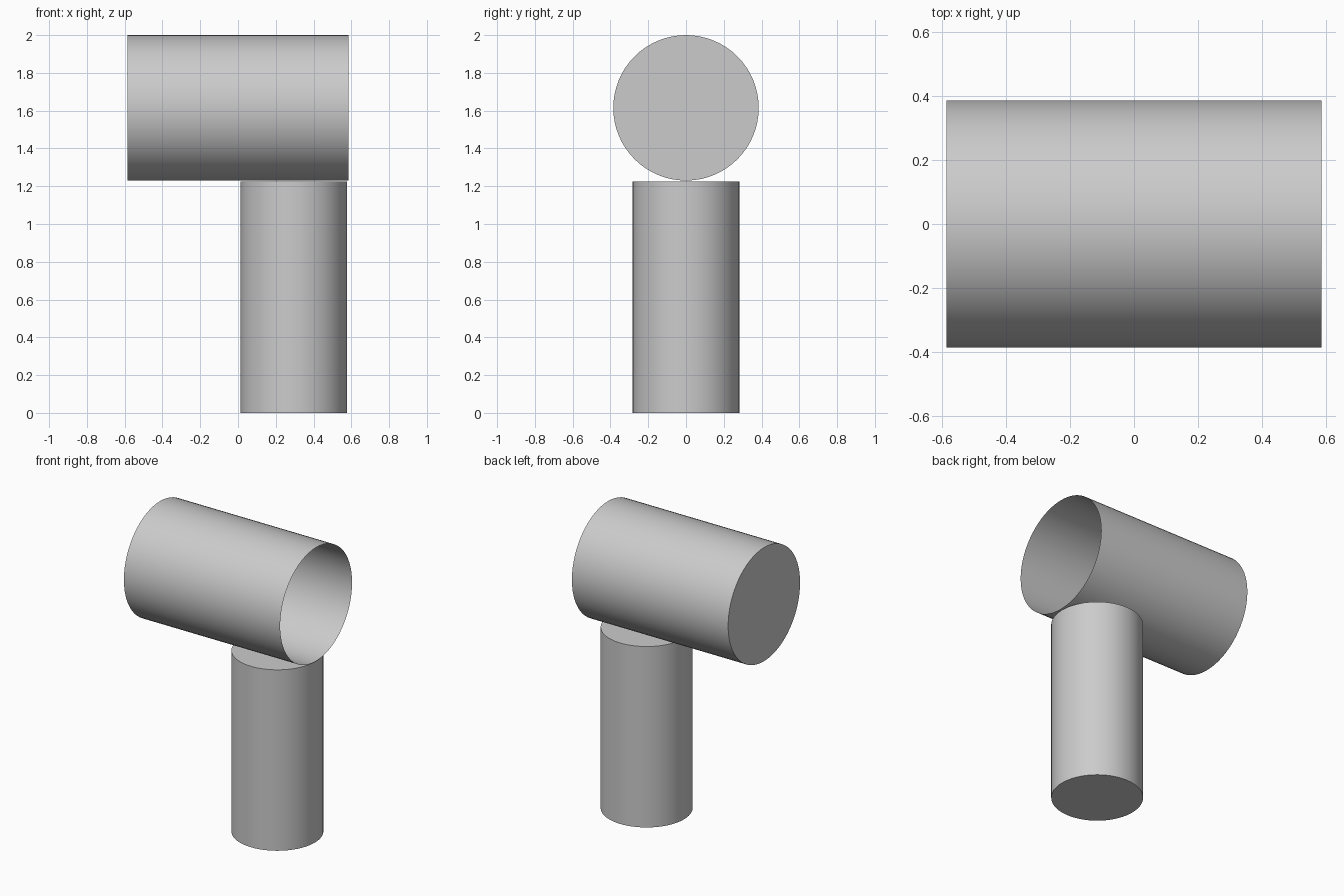
import bpy
import bmesh
import math
from mathutils import Matrix

cube = bpy.data.objects.get("Cube")
if cube:
    bpy.data.objects.remove(cube, do_unlink=True)

# Single plain grey
grey = bpy.data.materials.new("light_grey")
grey.use_nodes = True
colour = (0.6, 0.6, 0.6, 1.0)
grey.diffuse_color = colour
grey.node_tree.nodes["Principled BSDF"].inputs["Base Color"].default_value = colour


def add_cylinder(name, radius, length, location, axis="z", open_end=False):
    """Cylinder centred on location; open_end removes the cap on the + end."""
    bm = bmesh.new()
    bmesh.ops.create_cone(bm, cap_ends=True, segments=64,
                          radius1=radius, radius2=radius, depth=length)
    if open_end:
        bm.normal_update()
        caps = [f for f in bm.faces if f.normal.z > 0.9]
        bmesh.ops.delete(bm, geom=caps, context="FACES_ONLY")
    if axis == "x":
        bm.transform(Matrix.Rotation(math.pi / 2, 4, "Y"))
    mesh = bpy.data.meshes.new(name)
    bm.to_mesh(mesh)
    bm.free()
    mesh.materials.append(grey)
    obj = bpy.data.objects.new(name, mesh)
    obj.location = location
    bpy.context.collection.objects.link(obj)
    bpy.ops.object.select_all(action="DESELECT")
    obj.select_set(True)
    bpy.context.view_layer.objects.active = obj
    bpy.ops.object.shade_smooth_by_angle(angle=math.radians(30))
    return obj


# Upright post, capped at both ends
post_height = 1.225
add_cylinder("post", 0.282, post_height, (0.295, 0, post_height / 2))

# Horizontal barrel, a thin shell open at its +x end
barrel_radius = 0.385
add_cylinder("barrel", barrel_radius, 1.17, (0, 0, 2 - barrel_radius),
             axis="x", open_end=True)
